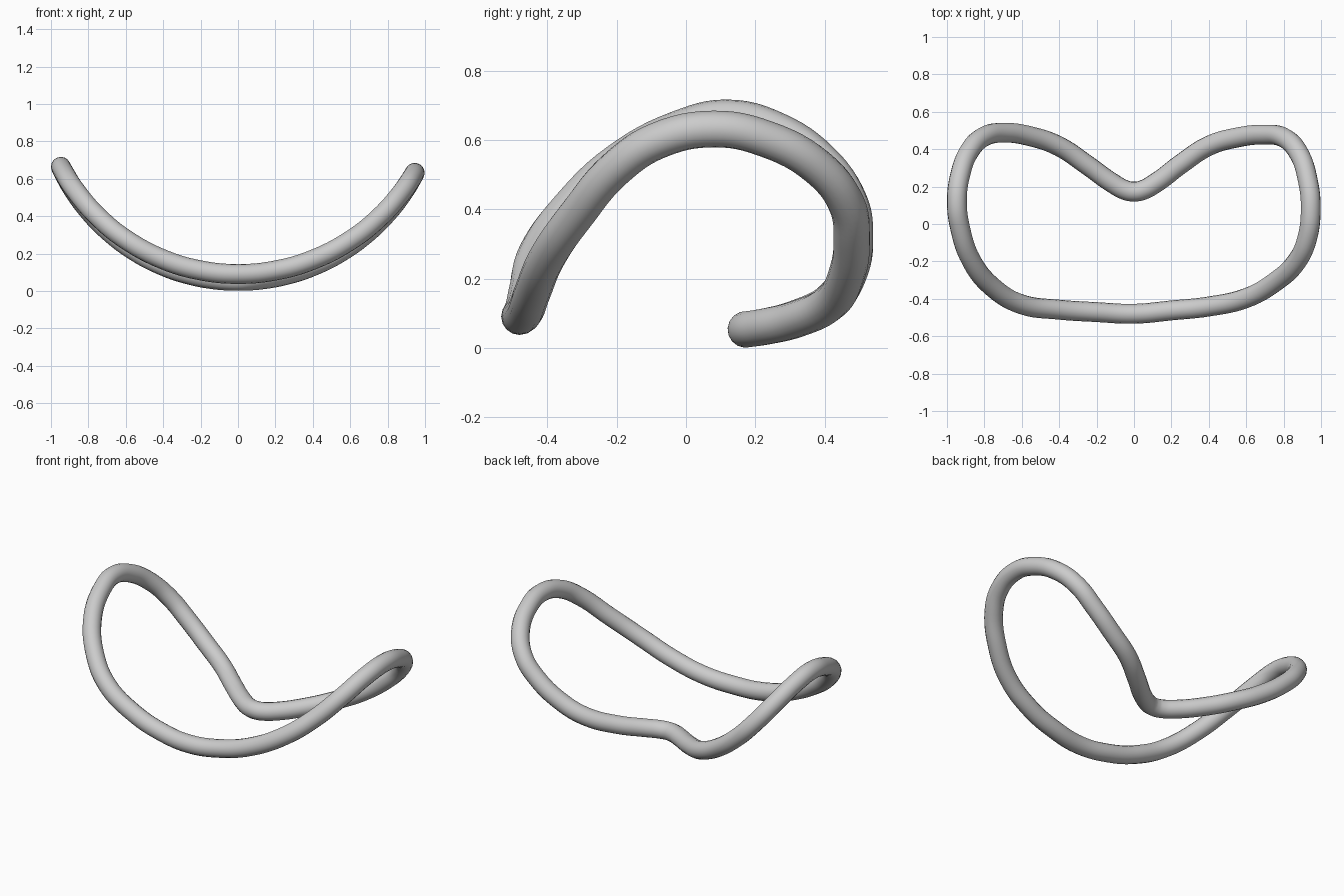
import bpy
import math

if "Cube" in bpy.data.objects:
    bpy.data.objects.remove(bpy.data.objects["Cube"])

R = 0.053  # tube radius

# Centre line seen from above, starting at the front middle
front_left = [(0, -.48), (-.2, -.471), (-.4, -.458), (-.6, -.43), (-.75, -.343),
              (-.87, -.195), (-.93, -.02), (-.947, .12)]
back_left = [(-.93, .26), (-.88, .39), (-.8, .468), (-.7, .488), (-.55, .468),
             (-.4, .415), (-.25, .315), (-.12, .222), (-.045, .181)]
back_right = [(0, .173), (.045, .181), (.12, .222), (.25, .32), (.4, .418), (.55, .462),
              (.7, .478), (.8, .462), (.88, .38), (.93, .23)]
front_right = [(.945, .08), (.925, -.08), (.87, -.2), (.75, -.313), (.6, -.396),
               (.4, -.441), (.2, -.462)]


def arc_z(x, z_mid, x_end, z_end):
    """Height on the round arc from the middle dip up to the raised end."""
    h = z_end - z_mid
    r = (x_end ** 2 + h ** 2) / (2 * h)
    return z_mid + r - math.sqrt(r * r - min(abs(x), x_end) ** 2)


points = []
for pts, z_mid, x_end, z_end in ((front_left, .091, .947, .664), (back_left, .054, .947, .664),
                                 (back_right, .054, .945, .632), (front_right, .091, .945, .632)):
    points += [(x, y, arc_z(x, z_mid, x_end, z_end)) for x, y in pts]

# Closed bent tube
curve = bpy.data.curves.new("bent_ring", 'CURVE')
curve.dimensions = '3D'
curve.bevel_depth = R
curve.bevel_resolution = 6
curve.resolution_u = 6
curve.twist_mode = 'MINIMUM'
spline = curve.splines.new('BEZIER')
spline.bezier_points.add(len(points) - 1)
for bp, co in zip(spline.bezier_points, points):
    bp.co = co
    bp.handle_left_type = bp.handle_right_type = 'AUTO'
spline.use_cyclic_u = True
spline.use_smooth = True
ring = bpy.data.objects.new("bent_ring", curve)
bpy.context.collection.objects.link(ring)

# Turn into a smooth mesh
bpy.context.view_layer.objects.active = ring
ring.select_set(True)
bpy.ops.object.convert(target='MESH')
bpy.ops.object.shade_smooth()
